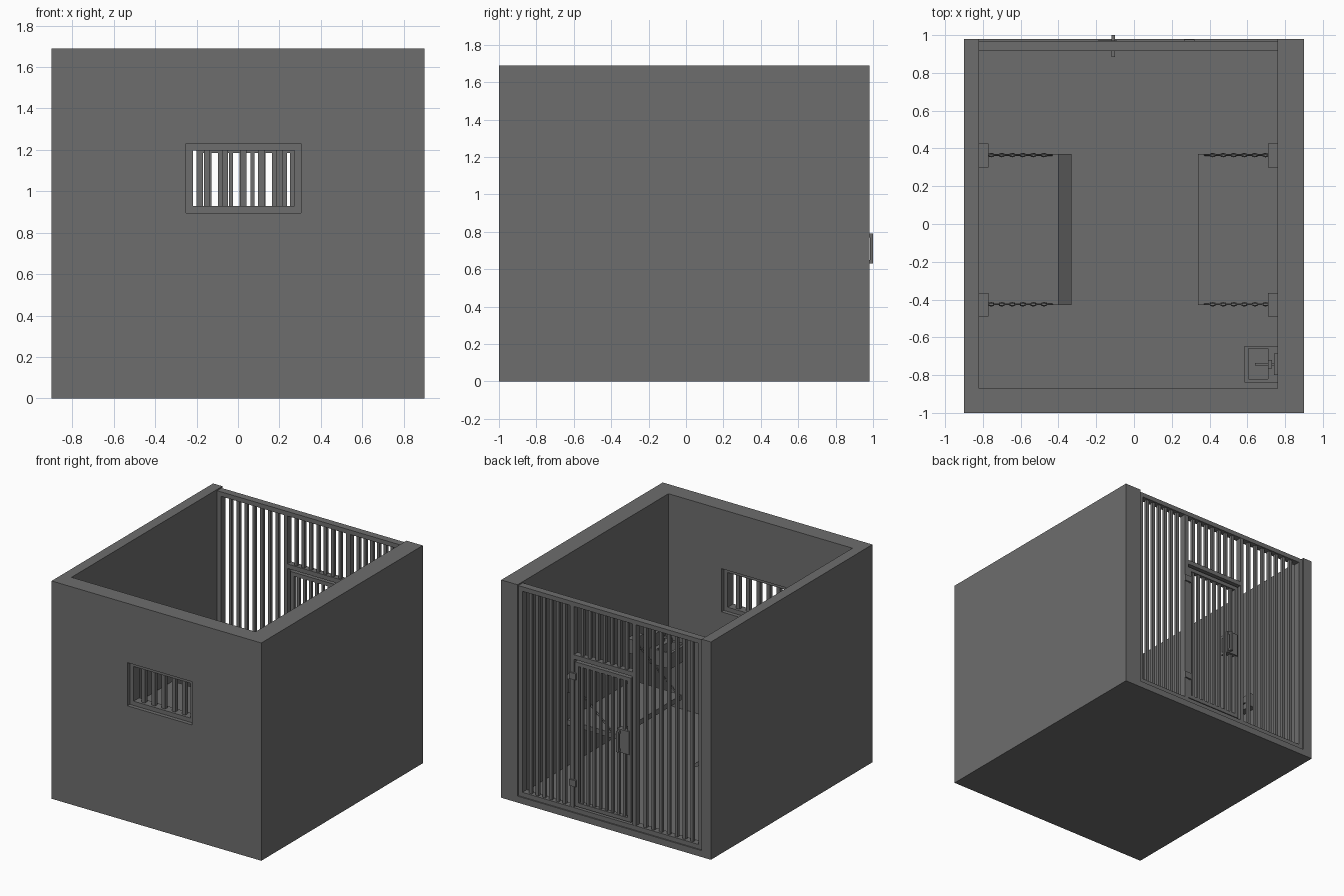
import bpy, bmesh, math
from mathutils import Vector, Matrix

if "Cube" in bpy.data.objects:
    bpy.data.objects.remove(bpy.data.objects["Cube"])

# one flat grey for the whole model
grey = bpy.data.materials.new("dark_grey")
grey.diffuse_color = (0.155, 0.155, 0.155, 1)
grey.use_nodes = True
grey.node_tree.nodes["Principled BSDF"].inputs["Base Color"].default_value = grey.diffuse_color


def add_box(bm, x0, x1, y0, y1, z0, z1):
    m = Matrix.Translation(((x0 + x1) / 2, (y0 + y1) / 2, (z0 + z1) / 2))
    m = m @ Matrix.Diagonal((abs(x1 - x0), abs(y1 - y0), abs(z1 - z0), 1))
    bmesh.ops.create_cube(bm, size=1, matrix=m)


def finish(name, bm):
    me = bpy.data.meshes.new(name)
    bm.to_mesh(me)
    bm.free()
    ob = bpy.data.objects.new(name, me)
    bpy.context.collection.objects.link(ob)
    me.materials.append(grey)
    return ob


def boxes(name, *items):
    bm = bmesh.new()
    for b in items:
        add_box(bm, *b)
    return finish(name, bm)


def cut(ob, *items):
    for b in items:
        c = boxes("cutter", b)
        c.hide_render = True
        mod = ob.modifiers.new("cut", 'BOOLEAN')
        mod.operation, mod.object, mod.solver = 'DIFFERENCE', c, 'EXACT'
        bpy.context.view_layer.objects.active = ob
        bpy.ops.object.modifier_apply(modifier=mod.name)
        bpy.data.objects.remove(c)


def bars(name, x0, x1, n, y, z0, z1, w):
    # n upright bars spread evenly between x0 and x1
    step = (x1 - x0) / (n + 1)
    xs = [x0 + step * (i + 1) for i in range(n)]
    return boxes(name, *[(x - w / 2, x + w / 2, y - w / 2, y + w / 2, z0, z1) for x in xs])


def frame(name, x0, x1, y0, y1, z0, z1, t):
    return boxes(name, (x0, x0 + t, y0, y1, z0, z1), (x1 - t, x1, y0, y1, z0, z1),
                 (x0 + t, x1 - t, y0, y1, z0, z0 + t), (x0 + t, x1 - t, y0, y1, z1 - t, z1))


# floor and three walls
shell = boxes("cell_walls", (-0.9, 0.9, -1, 0.98, 0, 1.69))
cut(shell, (-0.82, 0.76, -0.87, 1.3, 0.05, 2), (-0.25, 0.305, -1.2, -0.8, 0.895, 1.23))

# barred window in the front wall
frame("window_frame", -0.25, 0.305, -0.97, -0.90, 0.895, 1.23, 0.033)
bars("window_bars", -0.237, 0.287, 5, -0.935, 0.92, 1.2, 0.03)

# barred back wall: outer frame, door posts and door lintel
frame("grille_frame", -0.82, 0.76, 0.915, 0.97, 0.05, 1.68, 0.035)
boxes("door_posts", (0.285, 0.32, 0.92, 0.968, 0.08, 1.65), (-0.25, -0.22, 0.92, 0.968, 0.08, 1.65))
boxes("door_lintel", (-0.22, 0.285, 0.92, 0.968, 1.235, 1.27))
bars("grille_bars_left", 0.32, 0.725, 6, 0.943, 0.08, 1.65, 0.024)
bars("grille_bars_right", -0.785, -0.25, 7, 0.943, 0.08, 1.65, 0.024)
bars("grille_bars_top", -0.22, 0.285, 7, 0.943, 1.26, 1.65, 0.024)

# door leaf
frame("door_frame", -0.2, 0.28, 0.928, 0.962, 0.095, 1.215, 0.03)
bars("door_bars", -0.19, 0.278, 8, 0.945, 0.11, 1.2, 0.02)
boxes("lock_plate", (-0.19, -0.09, 0.925, 0.972, 0.62, 0.8))
boxes("door_handle_outer", (-0.12, -0.1, 0.985, 1.0, 0.63, 0.79),
      (-0.12, -0.1, 0.965, 0.99, 0.63, 0.65), (-0.12, -0.1, 0.965, 0.99, 0.77, 0.79))
boxes("door_handle_inner", (-0.12, -0.1, 0.885, 0.9, 0.63, 0.79),
      (-0.12, -0.1, 0.895, 0.93, 0.63, 0.65), (-0.12, -0.1, 0.895, 0.93, 0.77, 0.79))
boxes("hinges", *[(0.265, 0.32, 0.955, 0.978, z, z + 0.05) for z in (0.25, 1.08)])


# chain of alternating links from a to b
def chain(name, a, b, n=12):
    a, b = Vector(a), Vector(b)
    d = b - a
    rot = d.to_track_quat('X', 'Z').to_matrix().to_4x4()
    length = d.length / n
    bm = bmesh.new()
    for k in range(n):
        m = Matrix.Translation(a + d * ((k + 0.5) / n)) @ rot
        m = m @ Matrix.Rotation(math.pi / 2 * (k % 2), 4, 'X')
        rings = []
        for i in range(8):
            t = math.tau * i / 8
            ring = []
            for j in range(4):
                p = math.tau * j / 4
                u = 0.004 * math.cos(p)
                v = Vector(((length * 0.58 + u) * math.cos(t), (0.008 + u) * math.sin(t), 0.004 * math.sin(p)))
                ring.append(bm.verts.new(m @ v))
            rings.append(ring)
        for i in range(8):
            r, s = rings[i], rings[(i + 1) % 8]
            for j in range(4):
                bm.faces.new((r[j], s[j], s[(j + 1) % 4], r[(j + 1) % 4]))
    return finish(name, bm)


# wall bunks hung on chains
for side, wall, s in (("left", -0.82, 1), ("right", 0.76, -1)):
    boxes(side + "_bunk", (wall, wall + s * 0.42, -0.43, 0.37, 0.37, 0.41))
    for y, end in ((-0.425, "near"), (0.365, "far")):
        y0 = -0.49 if end == "near" else 0.30
        boxes(f"{side}_{end}_anchor", (wall, wall + s * 0.05, y0, y0 + 0.125, 0.65, 0.76))
        chain(f"{side}_{end}_chain", (wall + s * 0.05, y, 0.7), (wall + s * 0.385, y, 0.415))

# drooping blanket edge on the left bunk
bm = bmesh.new()
pts = [(-0.40, 0.41), (-0.40, 0.37), (-0.33, 0.33), (-0.33, 0.36)]
f = bm.faces.new([bm.verts.new((x, -0.43, z)) for x, z in pts])
ext = bmesh.ops.extrude_face_region(bm, geom=[f])
bmesh.ops.translate(bm, vec=(0, 0.8, 0),
                    verts=[g for g in ext["geom"] if isinstance(g, bmesh.types.BMVert)])
bmesh.ops.recalc_face_normals(bm, faces=bm.faces)
finish("left_bunk_edge", bm)

# sink with basin, back plate and tap
sink = boxes("sink", (0.585, 0.76, -0.84, -0.645, 0.46, 0.58))
cut(sink, (0.605, 0.71, -0.82, -0.66, 0.5, 0.7))
boxes("sink_back_plate", (0.74, 0.76, -0.80, -0.685, 0.58, 0.68))
boxes("sink_tap", (0.64, 0.74, -0.75, -0.735, 0.635, 0.65), (0.64, 0.655, -0.75, -0.735, 0.61, 0.635),
      (0.71, 0.73, -0.765, -0.72, 0.65, 0.665))
